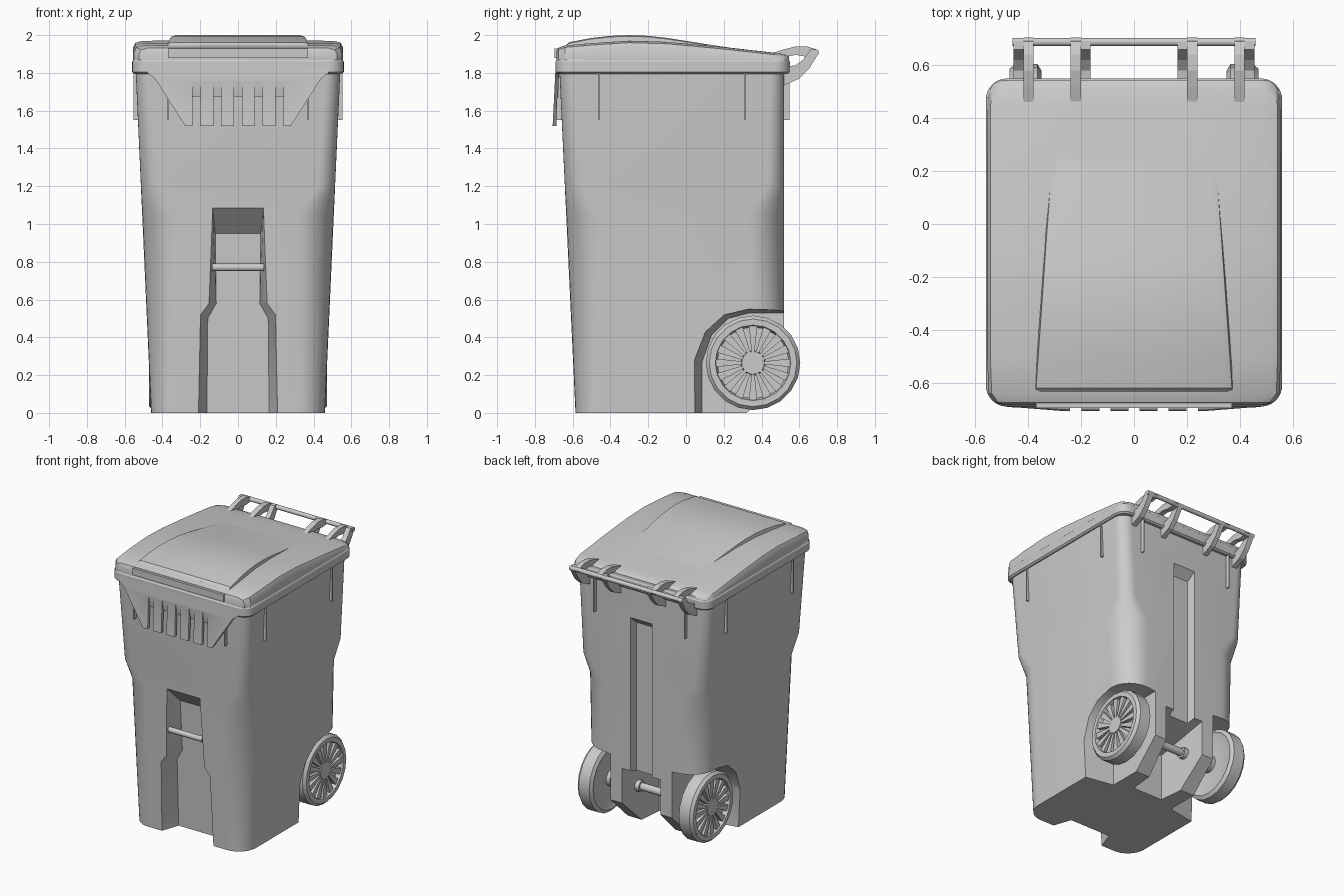
import bpy, bmesh, math
from mathutils import Vector

if "Cube" in bpy.data.objects:
    bpy.data.objects.remove(bpy.data.objects["Cube"])


def finish(name, bm, smooth=True):
    bmesh.ops.recalc_face_normals(bm, faces=bm.faces)
    me = bpy.data.meshes.new(name)
    bm.to_mesh(me)
    bm.free()
    ob = bpy.data.objects.new(name, me)
    bpy.context.collection.objects.link(ob)
    if smooth:
        shade(ob)
    return ob


def shade(ob):
    bpy.ops.object.select_all(action='DESELECT')
    ob.select_set(True)
    bpy.context.view_layer.objects.active = ob
    bpy.ops.object.shade_smooth_by_angle(angle=math.radians(32))


def loft(name, rings, smooth=True):
    """Skin matching closed rings and cap both ends."""
    bm = bmesh.new()
    vs = [[bm.verts.new(p) for p in r] for r in rings]
    n = len(rings[0])
    for a, b in zip(vs, vs[1:]):
        for i in range(n):
            j = (i + 1) % n
            bm.faces.new((a[i], a[j], b[j], b[i]))
    bm.faces.new(vs[0])
    bm.faces.new(vs[-1])
    return finish(name, bm, smooth)


def box(name, x0, x1, y0, y1, z0, z1):
    return loft(name, [[(x0, y0, z), (x1, y0, z), (x1, y1, z), (x0, y1, z)] for z in (z0, z1)], False)


def rounded(hx, y0, y1, r, z, seg=8):
    pts = []
    for cx, cy, a0 in ((hx-r, y1-r, 0), (-hx+r, y1-r, 90), (-hx+r, y0+r, 180), (hx-r, y0+r, 270)):
        for i in range(seg + 1):
            a = math.radians(a0 + 90 * i / seg)
            pts.append((cx + r * math.cos(a), cy + r * math.sin(a), z))
    return pts


def lathe_x(name, prof, y, z, n):
    """Revolve (radius, x) pairs about a line along x."""
    return loft(name, [[(x, y + r * math.cos(math.tau * i / n), z + r * math.sin(math.tau * i / n))
                        for i in range(n)] for r, x in prof])


def side_prism(name, prof, x0, x1, smooth=False):
    return loft(name, [[(x, y, z) for y, z in prof] for x in (x0, x1)], smooth)


def cut(ob, cutters):
    bpy.context.view_layer.objects.active = ob
    for c in cutters:
        m = ob.modifiers.new("cut", 'BOOLEAN')
        m.operation, m.solver, m.object = 'DIFFERENCE', 'EXACT', c
        bpy.ops.object.modifier_apply(modifier=m.name)
        bpy.data.objects.remove(c)
    shade(ob)


def mirror_x(half):
    return half + [(-x, z) for x, z in reversed(half)]


def front(z):
    return -0.585 - 0.047 * z


# Tapered body, with larger corner radius below the shoulder
body = loft("body", [rounded(0.46 + 0.045 * z, front(z), 0.52, r, z)
                     for z, r in ((0, 0.14), (1.05, 0.19), (1.2, 0.09), (1.84, 0.08))])

cutters = []
# Front recess
outer = mirror_x([(0.212, -0.05), (0.2, 0.52), (0.155, 0.58), (0.135, 1.09)])
inner = mirror_x([(0.165, -0.05), (0.16, 0.5), (0.115, 0.58), (0.12, 0.95)])
cutters.append(loft("recess_cutter", [[(x, front(z) - 0.005, z) for x, z in outer],
                                      [(x, front(z) + 0.13, z) for x, z in inner]]))
# Wheel wells
well_o = [(0.04, -0.05), (0.04, 0.28), (0.1, 0.43), (0.2, 0.52), (0.33, 0.55), (0.62, 0.545), (0.62, -0.05)]
well_i = [(0.085, -0.05), (0.085, 0.27), (0.135, 0.41), (0.225, 0.5), (0.34, 0.53), (0.62, 0.53), (0.62, -0.05)]
for s in (-1, 1):
    cutters.append(loft("well_cutter", [[(s * 0.5, y, z) for y, z in well_o],
                                        [(s * 0.25, y, z) for y, z in well_i]]))
# Rear axle notch, sloped underside and long rear groove
cutters.append(loft("notch_cutter", [[(x, y, z) for x, z in mirror_x([(w, -0.05), (w, h)])]
                                     for y, w, h in ((0.56, 0.16, 0.46), (0.14, 0.12, 0.34))]))
cutters.append(side_prism("slope_cutter", [(0.3, -0.02), (0.6, 0.27), (0.6, -0.02)], -0.55, 0.55))
cutters.append(loft("groove_cutter", [[(x, y, z) for x, z in ((-w, 0.4), (w, 0.4), (w, h), (-w, h))]
                                      for y, w, h in ((0.525, 0.09, 1.58), (0.46, 0.08, 1.52))]))
cut(body, cutters)

# Grab bar across the front recess
lathe_x("front_bar", [(0.02, -0.137), (0.02, 0.137)], -0.6, 0.77, 12)

# Rim around the mouth
loft("rim", [rounded(0.56 - d, -0.69 + d, 0.55 - d, 0.08 - d, z)
             for z, d in ((1.795, 0.012), (1.805, 0), (1.86, 0), (1.875, 0.01))])

# Front skirt with fading slots
skirt_half = [(0.28, 1.52), (0.44, 1.77), (0.48, 1.8), (0.48, 1.84)]
skirt = loft("front_skirt", [[(x, -0.69 + d - 0.05 * (1.84 - z), z) for x, z in mirror_x(skirt_half)]
                             for d in (0, 0.02)], False)
slots = [side_prism("slot_cutter", [(-0.73, 1.5), (-0.66, 1.5), (-0.675, 1.66), (-0.695, 1.76), (-0.73, 1.76)],
                    x - 0.021, x + 0.021) for x in (-0.22, -0.11, 0, 0.11, 0.22)]
cut(skirt, slots)

# Thin stiffening ribs below the rim
for s in (-1, 1):
    for y in (-0.46, 0.31):
        box("side_rib", s * 0.5, s * 0.552, y - 0.004, y + 0.004, 1.55, 1.82)
    box("back_rib", s * 0.37 - 0.004, s * 0.37 + 0.004, 0.5, 0.547, 1.55, 1.82)
    box("front_rib", s * 0.37 - 0.004, s * 0.37 + 0.004, -0.685, -0.6, 1.55, 1.82)

# Domed lid
lid_rows = [(-0.685, 0.49, 1.915), (-0.675, 0.525, 1.932), (-0.64, 0.55, 1.945), (-0.5, 0.555, 1.957),
            (-0.3, 0.555, 1.97), (-0.1, 0.555, 1.964), (0.2, 0.555, 1.936), (0.45, 0.554, 1.908),
            (0.51, 0.545, 1.9), (0.535, 0.525, 1.892), (0.545, 0.495, 1.885)]
loft("lid", [[(x, y, z) for x, z in mirror_x([(w, 1.868), (w, max(h - 0.035, 1.872)), (w - 0.012, h - 0.01),
                                              (w - 0.05, h), (0.15, h + 0.001)])] for y, w, h in lid_rows])

# Raised centre panel fading toward the back
panel_rows = [(-0.645, 0.37, 1.935), (-0.62, 0.37, 1.962), (-0.5, 0.362, 1.985), (-0.4, 0.355, 1.996),
              (-0.3, 0.348, 2.0), (-0.2, 0.341, 1.996), (-0.1, 0.334, 1.985), (0.2, 0.312, 1.938),
              (0.33, 0.305, 1.92)]
loft("lid_panel", [[(x, y, z) for x, z in mirror_x([(w + 0.02, 1.885), (w, h - 0.006), (w - 0.02, h)])]
                   for y, w, h in panel_rows])
# Front lip of the lid
box("lid_lip", -0.37, 0.37, -0.695, -0.62, 1.88, 1.93)

# Hinge straps, brackets and handle bar
strap = [(0.44, 1.9), (0.52, 1.925), (0.58, 1.94), (0.64, 1.94), (0.69, 1.925), (0.705, 1.905),
         (0.69, 1.89), (0.64, 1.885), (0.58, 1.895), (0.5, 1.88)]
bracket = [(0.51, 1.73), (0.6, 1.77), (0.65, 1.82), (0.70, 1.9), (0.69, 1.925), (0.66, 1.925),
           (0.62, 1.87), (0.58, 1.84), (0.51, 1.83)]
for s in (-1, 1):
    for a, b in ((0.2, 0.24), (0.38, 0.417)):
        side_prism("lid_strap", strap, s * a, s * b)
    for a, b in ((0.165, 0.2), (0.417, 0.455)):
        side_prism("hinge_bracket", bracket, s * a, s * b)
lathe_x("handle_bar", [(0.016, -0.46), (0.016, 0.46)], 0.688, 1.908, 12)

# Wheels with spokes, and axle
WY, WZ = 0.355, 0.265
wheel_prof = [(0.06, 0.33), (0.06, 0.36), (0.2, 0.36), (0.225, 0.35), (0.25, 0.365), (0.25, 0.45),
              (0.232, 0.47), (0.2, 0.47), (0.19, 0.435), (0.065, 0.435), (0.06, 0.465)]
for s in (-1, 1):
    lathe_x("wheel", [(r, s * x) for r, x in wheel_prof], WY, WZ, 20)
    for i in range(16):
        a = math.tau * i / 16
        d = Vector((0, math.cos(a), math.sin(a)))
        t = Vector((0, -math.sin(a), math.cos(a)))
        c = Vector((0, WY, WZ))
        loft("wheel_spoke", [[c + d * r + t * (k * w) + Vector((s * x, 0, 0))
                              for k, x in ((-1, 0.43), (1, 0.43), (1, 0.46), (-1, 0.46))]
                             for r, w in ((0.05, 0.007), (0.196, 0.022))], False)
    lathe_x("axle_collar", [(0.04, s * 0.11), (0.04, s * 0.15)], WY, WZ, 12)
lathe_x("axle", [(0.027, -0.36), (0.027, 0.36)], WY, WZ, 12)
